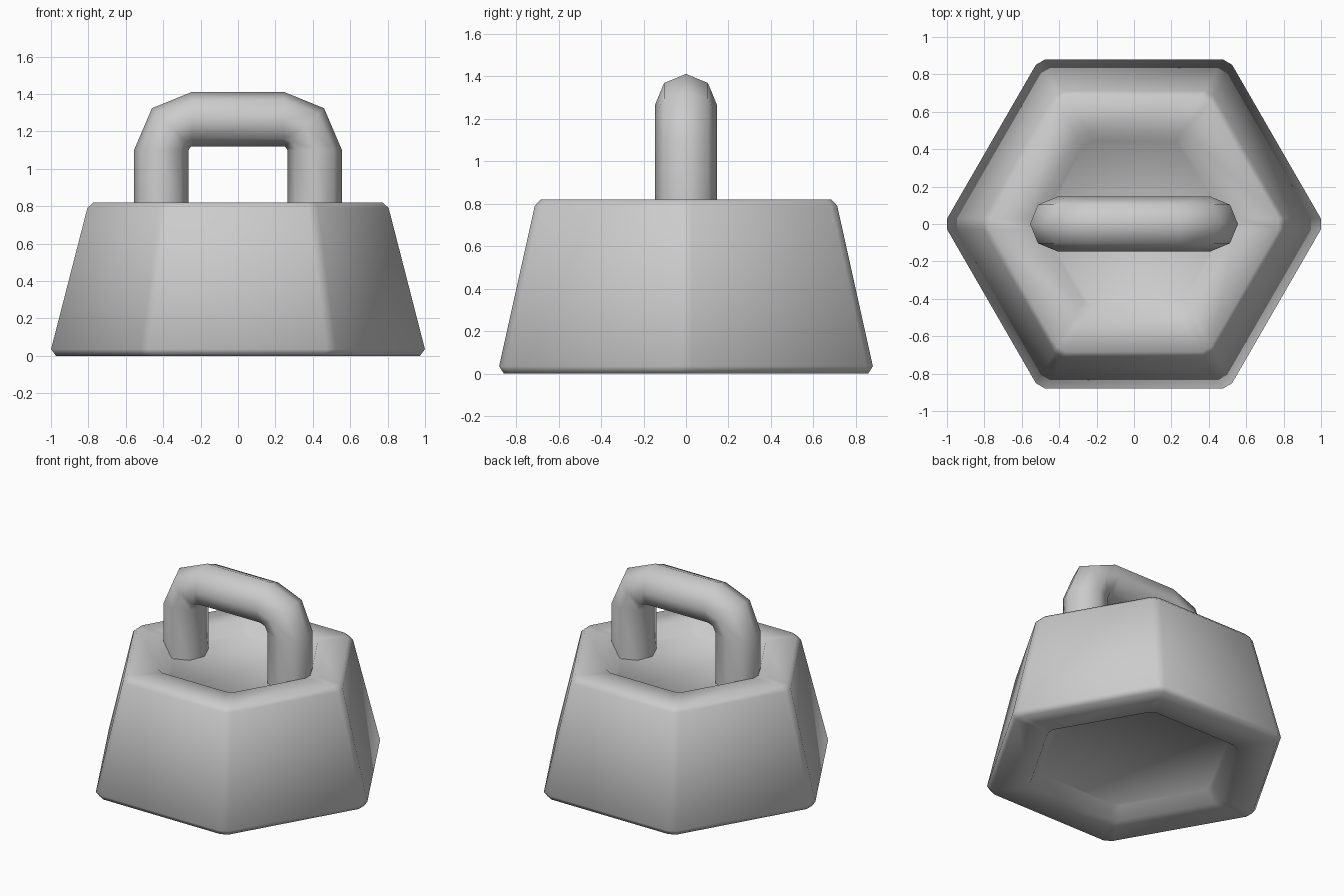
import bpy, bmesh
from math import cos, sin, pi
from mathutils import Vector

if "Cube" in bpy.data.objects:
    bpy.data.objects.remove(bpy.data.objects["Cube"])


def loft(name, rings):
    """Skin a list of equal-length point rings; cap the ends."""
    bm = bmesh.new()
    loops = [[bm.verts.new(p) for p in ring] for ring in rings]
    n = len(loops[0])
    for a, b in zip(loops, loops[1:]):
        for i in range(n):
            j = (i + 1) % n
            bm.faces.new((a[i], a[j], b[j], b[i]))
    bm.faces.new(loops[0])
    bm.faces.new(loops[-1])
    bmesh.ops.recalc_face_normals(bm, faces=bm.faces)
    mesh = bpy.data.meshes.new(name)
    bm.to_mesh(mesh)
    bm.free()
    for f in mesh.polygons:
        f.use_smooth = True
    obj = bpy.data.objects.new(name, mesh)
    bpy.context.collection.objects.link(obj)
    return obj


def hex_ring(r, z, cut=0.033):
    """Hexagon with slightly chamfered corners."""
    corners = [Vector((r * cos(k * pi / 3), r * sin(k * pi / 3), z)) for k in range(6)]
    pts = []
    for k, c in enumerate(corners):
        for nb in (corners[k - 1], corners[(k + 1) % 6]):
            pts.append(c + (nb - c).normalized() * cut)
    return pts


# Weight body: tapered hexagon with shallow recesses in the underside and the top
profile = [(0.66, 0.08), (0.72, 0.0), (0.99, 0.0), (1.016, 0.035),
           (0.822, 0.79), (0.79, 0.82), (0.57, 0.82), (0.51, 0.745)]
loft("weight_body", [hex_ring(r, z) for r, z in profile])

# Handle: eight-sided bar bent twice; each station is (x, z, tilt of outward side)
R = 0.146
half = [(-0.41, 0.74, pi), (-0.41, 1.10, pi), (-0.357, 1.22, 0.75 * pi), (-0.245, 1.265, 0.5 * pi)]
path = half + [(-x, z, pi - t) for x, z, t in reversed(half)]
rings = []
for x, z, t in path:
    rings.append([(x + R * cos(a) * cos(t), R * sin(a), z + R * cos(a) * sin(t))
                  for a in (k * pi / 4 for k in range(8))])
handle = loft("handle", rings)
handle.data.set_sharp_from_angle(angle=pi / 3)
